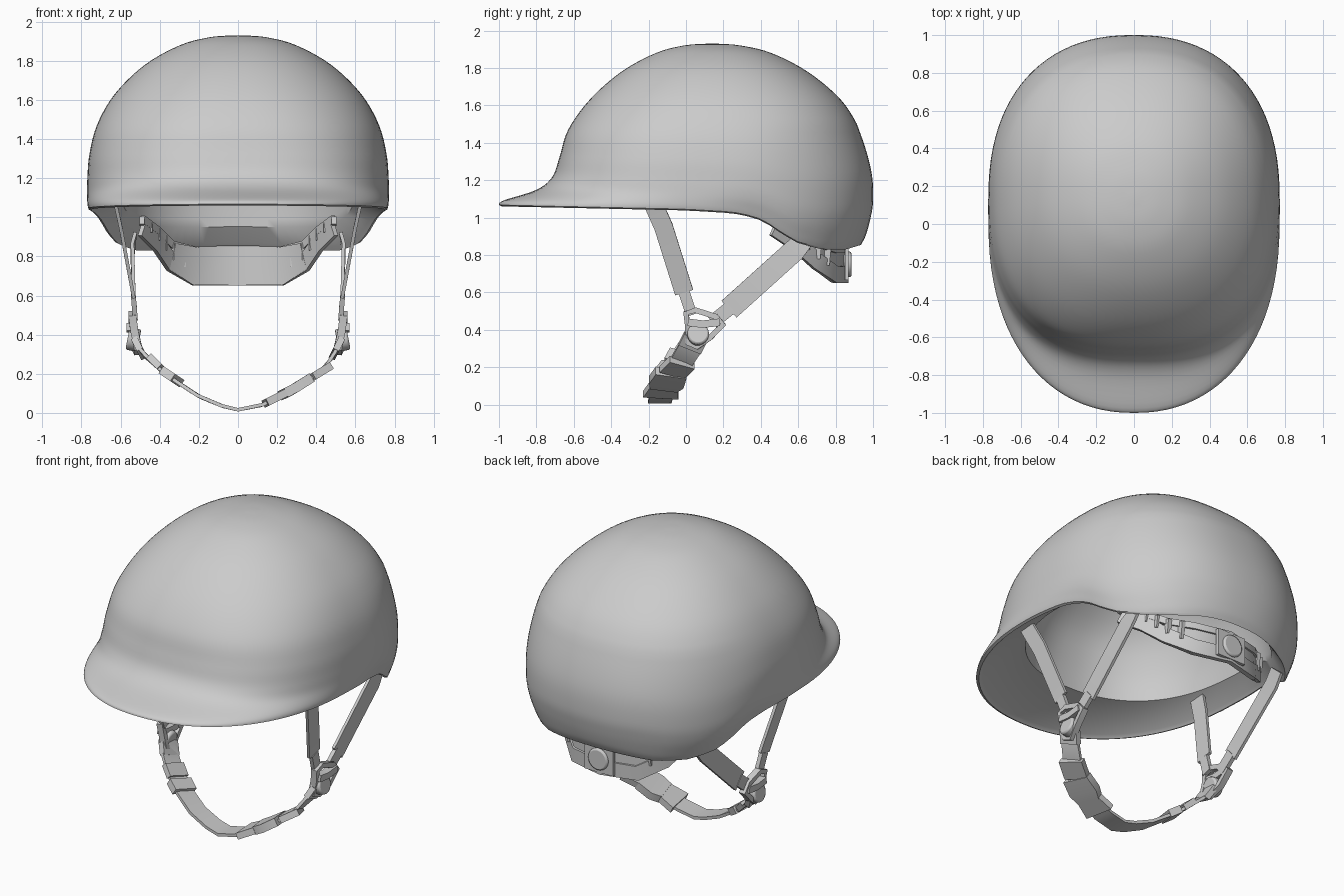
import bpy, bmesh, math
from mathutils import Vector as V

if "Cube" in bpy.data.objects:
    bpy.data.objects.remove(bpy.data.objects["Cube"])


def make(name, verts, faces):
    me = bpy.data.meshes.new(name)
    bm = bmesh.new()
    vs = [bm.verts.new(v) for v in verts]
    for f in faces:
        bm.faces.new([vs[i] for i in f])
    bmesh.ops.recalc_face_normals(bm, faces=bm.faces)
    bm.to_mesh(me)
    bm.free()
    ob = bpy.data.objects.new(name, me)
    bpy.context.collection.objects.link(ob)
    return ob


def ribbon(name, pts, width, thick, ref=(0, 1, 0), closed=False, s=1):
    """Rectangular-section strip along a path; its width follows ref."""
    pts = [V((p[0] * s, p[1], p[2])) for p in pts]
    n, ref = len(pts), V(ref)
    verts, faces = [], []
    for i, p in enumerate(pts):
        a = pts[i - 1] if (closed or i) else p
        b = pts[(i + 1) % n] if (closed or i < n - 1) else p
        t = (b - a).normalized()
        w = (ref - ref.dot(t) * t).normalized()
        nn = t.cross(w)
        wd = (width[i] if isinstance(width, (list, tuple)) else width) / 2
        h = thick / 2
        verts += [p + w * wd + nn * h, p + w * wd - nn * h,
                  p - w * wd - nn * h, p - w * wd + nn * h]
    for i in range(n if closed else n - 1):
        j = (i + 1) % n
        faces += [(i*4 + k, i*4 + (k+1) % 4, j*4 + (k+1) % 4, j*4 + k) for k in range(4)]
    if not closed:
        faces += [(0, 1, 2, 3), tuple(n*4 - 4 + k for k in range(4))]
    return make(name, verts, faces)


def disc(name, loc, r, depth, axis):
    bpy.ops.mesh.primitive_cylinder_add(vertices=24, radius=r, depth=depth, location=loc,
        rotation=V((0, 0, 1)).rotation_difference(V(axis)).to_euler())
    ob = bpy.context.object
    ob.name = name
    m = ob.modifiers.new("bevel", 'BEVEL')
    m.width, m.segments = 0.01, 2
    return ob


def smooth(rows, sub):
    """Catmull-Rom interpolation of the control rows."""
    out = []
    for i in range(len(rows) - 1):
        p = [rows[max(i - 1, 0)], rows[i], rows[i + 1], rows[min(i + 2, len(rows) - 1)]]
        for k in range(sub):
            t = k / sub
            out.append([0.5 * (2*b + (c - a)*t + (2*a - 5*b + 4*c - d)*t*t
                        + (3*b - a - 3*c + d)*t**3) for a, b, c, d in zip(*p)])
    return out + [rows[-1]]


# Height of the lower edge along the length of the helmet
RIM = [(-1, 1.067), (0, 1.045), (.25, 1.03), (.37, 1.005), (.44, .97), (.52, .915), (.6, .87),
       (.72, .838), (.85, .835), (.95, .865), (1.1, .87)]


def rim(y):
    for (a, za), (b, zb) in zip(RIM, RIM[1:]):
        if y <= b:
            return za + (zb - za) * max(0, (y - a) / (b - a))
    return RIM[-1][1]


# Helmet shell and liner: rows of (height, front, back, half width, squareness of the front)
outer = [(1.065, -1.0, .94, .765, 2.2), (1.09, -.975, .96, .77, 2.2), (1.15, -.80, .985, .772, 2.38),
         (1.22, -.715, 1.0, .77, 2.55), (1.33, -.675, .99, .76, 2.55), (1.47, -.63, .93, .722, 2.45),
         (1.63, -.515, .828, .63, 2.3), (1.78, -.345, .65, .475, 2.2), (1.88, -.16, .455, .295, 2.2),
         (1.92, -.01, .29, .145, 2.2), (1.93, .12, .16, .02, 2.2)]
inner = [(1.14, -.60, .86, .63, 2.3), (1.3, -.58, .85, .61, 2.3), (1.5, -.5, .77, .54, 2.2),
         (1.7, -.28, .56, .38, 2.2), (1.81, -.02, .3, .15, 2.2), (1.825, .12, .16, .02, 2.2)]
rows = smooth(outer, 5)[::-1] + [(1.058, -.985, .935, .75, 2.2), (1.075, -.96, .92, .735, 2.2)] \
    + smooth(inner, 4)
N, verts, faces = 96, [], []
for z, f, b, w, front_n in rows:
    k = min(1, max(0, (1.5 - z) / .435))
    for i in range(N):
        a = 2 * math.pi * i / N
        c, sn = math.cos(a), math.sin(a)
        n = front_n if sn < 0 else 2.28
        x = w * math.copysign(abs(c) ** (2 / n), c)
        y = (f + b) / 2 + (b - f) / 2 * math.copysign(abs(sn) ** (2 / n), sn)
        verts.append((x, y, z + (rim(y) - 1.065) * k))
for r in range(len(rows) - 1):
    faces += [(r*N + i, r*N + (i+1) % N, (r+1)*N + (i+1) % N, (r+1)*N + i) for i in range(N)]
faces += [tuple(range(N)), tuple((len(rows) - 1) * N + i for i in range(N))]
make("helmet_shell", verts, faces)

# Rear fit band: (x, y, bottom, top) from the centre forward
band = [(.22, .80, .65, .85), (.34, .70, .72, .88), (.41, .59, .82, .95), (.49, .47, .90, 1.01)]
full = [(-x, y, a, b) for x, y, a, b in band[::-1]] + [(0, .855, .65, .85)] + band
UP = (0, 0, 1)
ribbon("fit_band_lower_rail", [(x, y, a + .045) for x, y, a, b in full], .09, .025, UP)
ribbon("fit_band_upper_rail", [(x, y, b - .02) for x, y, a, b in full], .04, .025, UP)
ribbon("fit_band_back_panel", [(-.34, .69, .8), (-.22, .79, .75), (0, .845, .75), (.22, .79, .75),
       (.34, .69, .8)], [.14, .195, .195, .195, .14], .02, UP)
ribbon("knob_plate", [(-.1, .86, .75), (.1, .86, .75)], .17, .02, UP)
disc("fit_knob", (0, .865, .75), .068, .04, (0, 1, 0))

for s, side in ((1, "right"), (-1, "left")):
    # Ribs of the fit band
    for p, q in zip(band, band[1:]):
        for t in (.5, 1):
            x, y, a, b = [u + (v - u) * t for u, v in zip(p, q)]
            ribbon("fit_band_rib_" + side, [(x, y, a + .06), (x, y + .01, b - .01)], .035, .025, s=s)
    # Side straps
    ribbon("front_strap_" + side, [(.64, -.2, 1.13), (.6, -.12, .95), (.535, -.01, .6)], .1, .018, s=s)
    ribbon("front_strap_end_" + side, [(.535, -.01, .6), (.525, .03, .48)], .06, .025, s=s)
    ribbon("rear_strap_" + side, [(.53, .64, .89), (.54, .58, .825), (.53, .23, .51)],
           [.1, .12, .12], .018, s=s)
    ribbon("rear_strap_end_" + side, [(.53, .24, .52), (.53, .14, .44)], .075, .025, s=s)
    # Strap junction: ring, cross bar and round cap
    ribbon("junction_ring_" + side, [(.54, .0, .49), (.54, .05, .505), (.54, .16, .47), (.54, .2, .43),
           (.535, .13, .36), (.51, .06, .31), (.51, .01, .33), (.53, .01, .42)],
           .04, .03, (1, 0, 0), True, s)
    ribbon("junction_bar_" + side, [(.545, .01, .44), (.545, .09, .43), (.545, .18, .44)], .04, .05,
           UP, s=s)
    disc("junction_cap_" + side, (.535 * s, .065, .375), .058, .06, (s, 0, .2))

# Chin strap
chin = [(-.52, .06, .38), (-.49, .02, .31), (-.42, -.03, .24), (-.33, -.08, .17), (-.2, -.12, .085),
        (-.08, -.135, .035), (0, -.14, .016), (.12, -.135, .04), (.28, -.11, .115), (.42, -.04, .205),
        (.49, .02, .3), (.52, .06, .38)]
ribbon("chin_strap", chin, .125, .018)

# Strap slider on the left, snap buckle on the right
ribbon("slider_upper", [(-.44, -.02, .275), (-.385, -.05, .22)], .14, .035)
ribbon("slider_lower", [(-.37, -.06, .205), (-.31, -.09, .165)], .15, .045)
ribbon("buckle_socket", [(.23, -.12, .095), (.28, -.105, .12), (.36, -.08, .17)], [.15, .19, .17], .05)
ribbon("buckle_plug", [(.14, -.135, .05), (.24, -.12, .1)], [.19, .15], .04)
ribbon("buckle_loop", [(.36, -.075, .17), (.45, -.02, .225)], .15, .04)
ribbon("strap_keeper_right", [(.49, .02, .3), (.52, .05, .36)], .13, .035)
ribbon("strap_keeper_left", [(-.49, .02, .3), (-.52, .05, .36)], .13, .035)

# Smooth shading with sharp edges kept
bpy.ops.object.select_all(action='SELECT')
bpy.context.view_layer.objects.active = bpy.data.objects["helmet_shell"]
bpy.ops.object.shade_smooth_by_angle(angle=math.radians(35))
